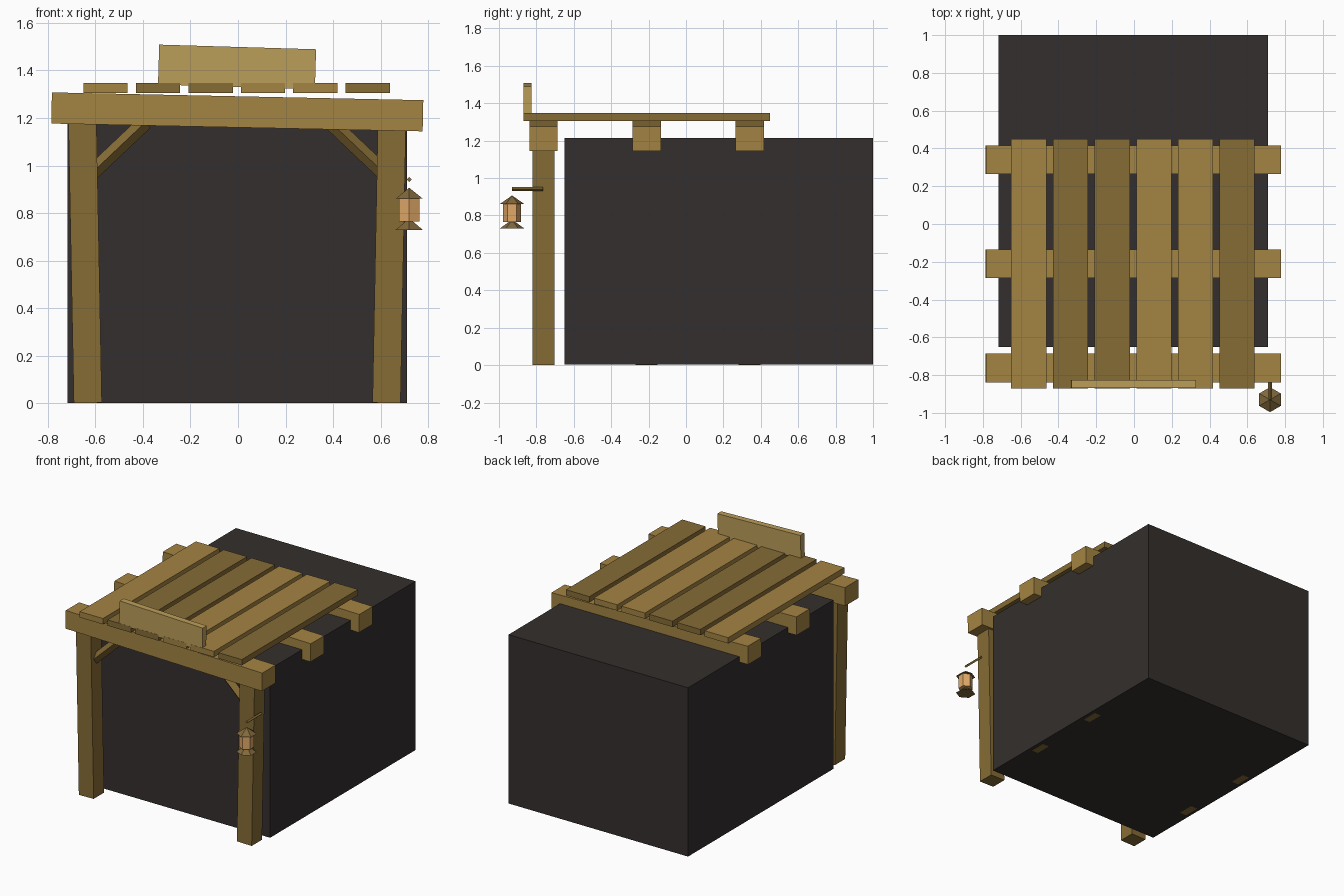
import bpy, math
from mathutils import Vector

if "Cube" in bpy.data.objects:
    bpy.data.objects.remove(bpy.data.objects["Cube"])


def material(name, rgb):
    m = bpy.data.materials.new(name)
    m.diffuse_color = (*rgb, 1)
    m.use_nodes = True
    m.node_tree.nodes["Principled BSDF"].inputs["Base Color"].default_value = m.diffuse_color
    return m


LIGHT = material("light_wood", (0.37, 0.23, 0.055))
DARK = material("dark_wood", (0.24, 0.15, 0.036))
PALE = material("pale_wood", (0.50, 0.34, 0.10))
ROCK = material("dark_rock", (0.033, 0.028, 0.026))
METAL = material("lantern_metal", (0.22, 0.14, 0.045))
GLOW = material("lantern_glow", (0.75, 0.40, 0.14))


def finish(name, mat):
    ob = bpy.context.object
    ob.name = name
    ob.data.materials.append(mat)
    return ob


def box(name, centre, size, mat, tilt=0.0):
    """Box rotated by tilt degrees about the y axis."""
    bpy.ops.mesh.primitive_cube_add(size=1, location=centre,
                                    rotation=(0, math.radians(tilt), 0))
    bpy.context.object.scale = size
    bpy.ops.object.transform_apply(location=False, rotation=False, scale=True)
    return finish(name, mat)


def bar(name, start, end, radius, mat):
    """Four-sided bar set on edge between two points."""
    a, b = Vector(start), Vector(end)
    bpy.ops.mesh.primitive_cylinder_add(vertices=4, radius=radius,
                                        depth=(b - a).length, location=(a + b) / 2)
    ob = finish(name, mat)
    ob.rotation_euler = (b - a).to_track_quat('Z', 'Y').to_euler()
    return ob


def hexagon(name, z0, z1, r0, r1, mat, x=0.72, y=-0.93):
    bpy.ops.mesh.primitive_cone_add(vertices=6, radius1=r0, radius2=r1, depth=z1 - z0,
                                    location=(x, y, (z0 + z1) / 2))
    return finish(name, mat)


# Solid dark tunnel block
box("tunnel_block", (-0.003, 0.175, 0.6085), (1.427, 1.65, 1.213), ROCK)

# Three timber frames: leaning posts, tilted beam, corner braces
for i, y in enumerate((-0.762, -0.211, 0.34)):
    box(f"left_post_{i}", (-0.643, y, 0.602), (0.118, 0.118, 1.2), DARK, -1.1)
    box(f"right_post_{i}", (0.636, y, 0.602), (0.118, 0.118, 1.2), DARK, 1.1)
    box(f"cross_beam_{i}", (-0.003, y, 1.226), (1.562, 0.152, 0.131), LIGHT, 1.2)
    for side, word in ((-1, "left"), (1, "right")):
        bar(f"{word}_brace_{i}", (side * 0.62, y, 0.964), (side * 0.39, y, 1.182),
            0.032, DARK)

# Roof planks running front to back
planks = ((-0.557, LIGHT), (-0.336, DARK), (-0.115, DARK),
          (0.105, LIGHT), (0.325, LIGHT), (0.546, DARK))
for i, (x, mat) in enumerate(planks):
    box(f"roof_plank_{i}", (x, -0.21, 1.326), (0.186, 1.32, 0.042), mat)

# Blank sign board standing on the roof edge
box("sign_board", (-0.004, -0.847, 1.415), (0.66, 0.044, 0.168), PALE, 1.7)

# Lantern on an arm beside the right post
bar("lantern_arm", (0.72, -0.765, 0.942), (0.72, -0.93, 0.942), 0.01, DARK)
hexagon("lantern_roof", 0.861, 0.907, 0.066, 0.0, METAL)
hexagon("lantern_glass", 0.765, 0.861, 0.049, 0.049, GLOW)
hexagon("lantern_base", 0.73, 0.778, 0.066, 0.0, METAL)
